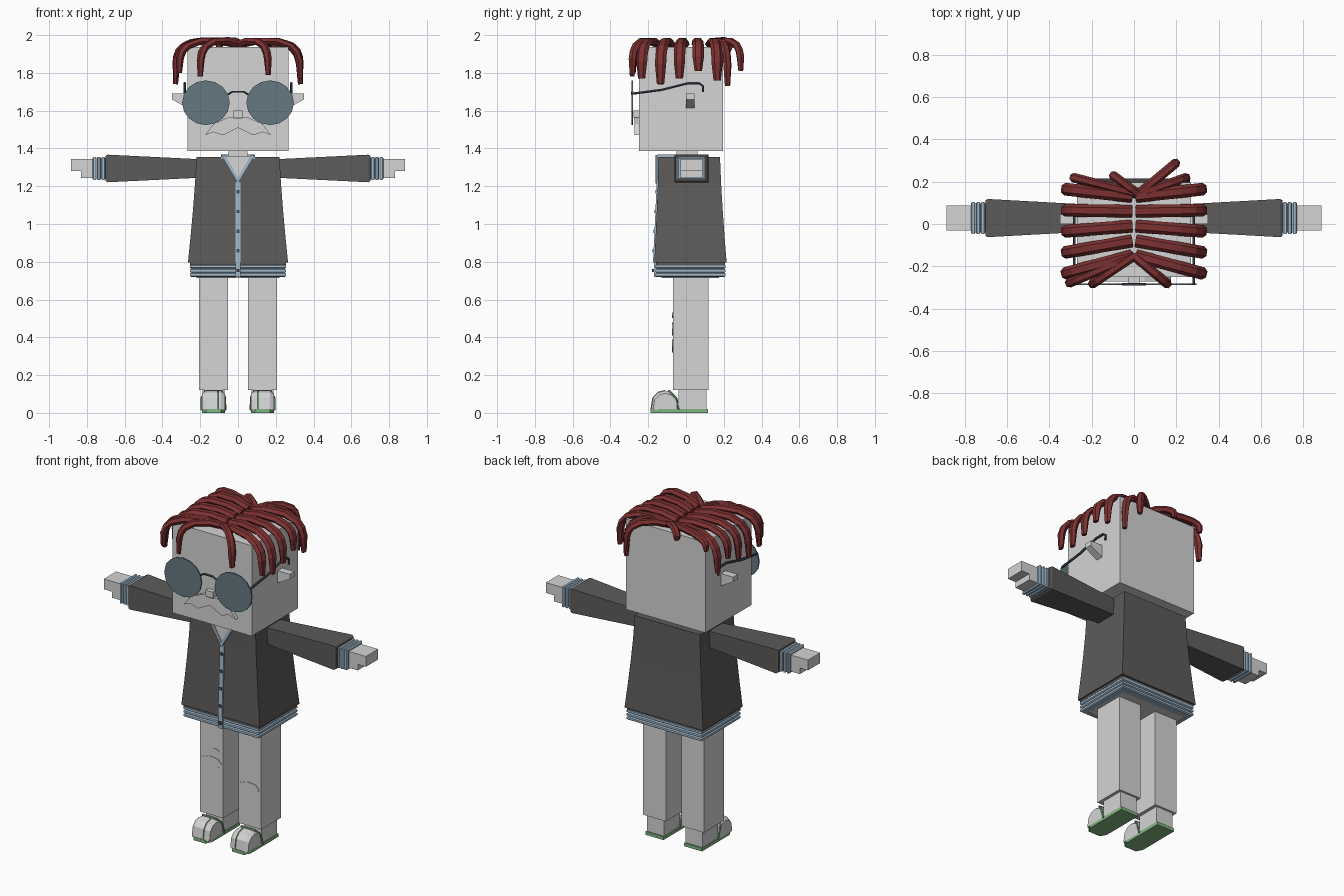
import bpy, bmesh, math
from mathutils import Vector

default_cube = bpy.data.objects.get("Cube")
if default_cube:
    bpy.data.objects.remove(default_cube, do_unlink=True)


def material(name, red, green, blue):
    mat = bpy.data.materials.new(name)
    mat.use_nodes = True
    colour = (red, green, blue, 1)
    mat.diffuse_color = colour
    mat.node_tree.nodes["Principled BSDF"].inputs["Base Color"].default_value = colour
    return mat


GREY = material("light grey", .66, .66, .66)
CLOTH = material("charcoal cloth", .11, .105, .1)
TRIM = material("pale blue trim", .36, .5, .62)
LENS = material("lens blue grey", .13, .19, .22)
SLATE = material("dark slate", .06, .08, .11)
HAIR = material("dark red hair", .2, .03, .03)
GREEN = material("shoe green", .22, .46, .22)
SIDES = {"left": 1, "right": -1}


def skin(name, rings, mat, side=1):
    """Join rings of points into a capped solid; side -1 mirrors in x."""
    bm = bmesh.new()
    loops = [[bm.verts.new((x * side, y, z)) for x, y, z in ring] for ring in rings]
    for lower, upper in zip(loops, loops[1:]):
        for i in range(len(lower)):
            bm.faces.new((lower[i - 1], lower[i], upper[i], upper[i - 1]))
    bm.faces.new(loops[0])
    bm.faces.new(loops[-1])
    bmesh.ops.recalc_face_normals(bm, faces=bm.faces)
    mesh = bpy.data.meshes.new(name)
    bm.to_mesh(mesh)
    bm.free()
    mesh.materials.append(mat)
    bpy.context.scene.collection.objects.link(bpy.data.objects.new(name, mesh))


def tower(name, levels, mat):
    """Stack of rectangles centred on x: height, half width, front, back."""
    skin(name, [[(-half, front, z), (half, front, z), (half, back, z), (-half, back, z)]
                for z, half, front, back in levels], mat)


def block(name, half, front, back, bottom, top, mat):
    """Box centred on x."""
    tower(name, [(bottom, half, front, back), (top, half, front, back)], mat)


def side_box(name, inner, outer, front, back, bottom, top, mat, side):
    skin(name, [[(x, front, bottom), (x, back, bottom), (x, back, top), (x, front, top)]
                for x in (inner, outer)], mat, side)


def arm_part(name, stations, mat, side):
    """Rectangles about the arm axis: distance, half depth, half height."""
    axis_y, axis_z = .028, 1.294
    skin(name, [[(x, axis_y + j * depth, axis_z + k * height)
                 for j, k in ((-1, -1), (1, -1), (1, 1), (-1, 1))]
                for x, depth, height in stations], mat, side)


def plate(name, outline, front, back, mat, side=1):
    """Outline in x and z, pushed from front to back."""
    skin(name, [[(x, y, z) for x, z in outline] for y in (front, back)], mat, side)


def oval(x, z, wide, high, count):
    angles = [math.tau * i / count for i in range(count)]
    return [(x + wide * math.cos(a), z + high * math.sin(a)) for a in angles]


def sweep(name, path, width, thick, mat, side=1, tip=1.0):
    """Flattened six-sided tube along a path, tapering to the tip."""
    points = [Vector(p) for p in path]
    last = len(points) - 1
    rings, across = [], None
    for i, point in enumerate(points):
        along = (points[min(i + 1, last)] - points[max(i - 1, 0)]).normalized()
        if across is None:
            across = along.cross(Vector((0, 0, 1) if abs(along.z) < .9 else (0, 1, 0)))
        across = (across - along * across.dot(along)).normalized()
        outward = across.cross(along)
        scale = tip if i == last else 1
        rings.append([point + across * u * width * scale + outward * v * thick * scale
                      for u, v in oval(0, 0, .5, .5, 6)])
    skin(name, rings, mat, side)


# Head and face
block("head", .268, -.25, .197, 1.386, 1.938, GREY)
block("neck", .05, -.05, .06, 1.33, 1.39, GREY)
block("nose", .025, -.278, -.24, 1.565, 1.6, GREY)
block("nose_base", .024, -.276, -.24, 1.558, 1.565, SLATE)
whisker = [(.05, 1.565), (.13, 1.53), (.175, 1.47), (.13, 1.487), (.08, 1.47)]
moustache = whisker + [(0, 1.51)] + [(-x, z) for x, z in reversed(whisker)]
plate("moustache", moustache, -.272, -.24, GREY)

for label, side in SIDES.items():
    ear = [(.26, 1.69), (.35, 1.69), (.35, 1.66), (.26, 1.61)]
    plate(label + "_ear", ear, 0, .045, GREY, side)

    # Round glasses
    lens = oval(.17, 1.642, .126, .118, 16)
    plate(label + "_lens", lens, -.289, -.281, LENS, side)
    temple = [(-.284, 1.69), (-.13, 1.71), (.01, 1.745), (.07, 1.745), (.09, 1.73), (.09, 1.7)]
    sweep(label + "_temple", [(.282, y, z) for y, z in temple], .014, .014, SLATE, side)
bridge = [(-.055, 1.685), (-.03, 1.7), (.03, 1.7), (.055, 1.685)]
sweep("glasses_bridge", [(x, -.285, z) for x, z in bridge], .012, .012, SLATE)

# Jacket, flaring toward the hem
HEM, SHOULDER = .795, 1.355


def jacket_level(z):
    flare = ((SHOULDER - z) / (SHOULDER - HEM)) ** 1.3
    return z, .22 + .045 * flare, -.145 - .023 * flare, .18 + .035 * flare


heights = [HEM + (SHOULDER - HEM) * i / 4 for i in range(5)]
tower("jacket", [jacket_level(z) for z in heights], CLOTH)
block("jacket_seam", .255, -.16, .206, .78, HEM, CLOTH)

# Rounded ribs of the hem: offset along the stack, bulge
RIB = ((0, 0), (.005, .007), (.017, .007), (.022, 0))
for i in range(3):
    tower(f"hem_rib_{i + 1}", [(.72 + .022 * i + rise, .247 + bulge, -.155 - bulge, .202 + bulge)
                               for rise, bulge in RIB], TRIM)
block("hips", .22, -.13, .175, .715, .74, GREY)

# Button strip, buttons and neckline
strip = [(z, .014, jacket_level(z)[2] - .007, -.12) for z in heights[:-1]]
tower("button_strip", strip + [(1.225, .014, -.157, -.12)], TRIM)
block("button_strip_end", .014, -.17, -.12, .72, HEM, TRIM)
for i in range(5):
    z = 1.17 - .104 * i
    front = jacket_level(max(z, HEM))[2]
    block(f"button_{i + 1}", .008, front - .012, front, z - .009, z + .009, SLATE)
plate("shirt_front", [(-.072, 1.358), (.072, 1.358), (0, 1.235)], -.157, -.14, GREY)
block("shirt_top", .065, -.15, .05, 1.35, 1.36, GREY)
block("collar_back", .09, .06, .08, 1.345, 1.368, TRIM)

for label, side in SIDES.items():
    lapel = [(0, 1.215), (.09, 1.365), (.068, 1.365), (0, 1.245)]
    plate(label + "_lapel", lapel, -.162, -.14, TRIM, side)
    side_box(label + "_collar", .068, .09, -.15, .06, 1.345, 1.368, TRIM, side)

    # Sleeve, cuff ribs and hand
    sleeve = [(.18, .062, .048), (.69, .09, .073), (.702, .084, .066)]
    arm_part(label + "_sleeve", sleeve, CLOTH, side)
    for i in range(3):
        rib = [(.702 + .023 * i + step, .068 + bulge, .054 + bulge) for step, bulge in RIB]
        arm_part(f"{label}_cuff_rib_{i + 1}", rib, TRIM, side)
    side_box(label + "_hand", .76, .885, -.03, .088, 1.28, 1.343, GREY, side)
    side_box(label + "_thumb", .76, .83, -.03, .088, 1.243, 1.28, GREY, side)

    # Leg, heel and sole
    side_box(label + "_leg", .052, .206, -.07, .12, .12, .73, GREY, side)
    side_box(label + "_heel", .072, .188, -.04, .108, .015, .12, GREY, side)
    foot = .13
    half_sole = [(.06, .117), (.06, -.15), (.04, -.187)]
    sole = half_sole + [(-x, y) for x, y in reversed(half_sole)]
    skin(label + "_sole", [[(foot + x, y, z) for x, y in sole] for z in (0, .02)], GREEN, side)

    # Domed toe with a green rim and stripe
    def toe_arch(x, scale):
        angles = [math.pi * i / 6 for i in range(7)]
        return [(foot + x, -.11 - .075 * scale * math.cos(a),
                 .015 + .103 * scale * abs(math.sin(a)) ** .7) for a in angles]

    toe = [toe_arch(x, scale) for x, scale in ((-.06, .86), (-.04, 1), (.04, 1), (.06, .86))]
    skin(label + "_toe", toe, GREY, side)
    rim = [(.062, -.035, .015), (.062, -.055, .08), (.045, -.09, .117)]
    rim_path = rim + [(-x, y, z) for x, y, z in reversed(rim)]
    sweep(label + "_shoe_rim", [(foot + x, y, z) for x, y, z in rim_path], .012, .012, GREEN, side)
    sweep(label + "_shoe_stripe", toe_arch(-.022, 1)[:4], .009, .009, GREEN, side)


# Torn patches on the trousers
def tear(name, x, z, wide, high):
    plate(name, oval(x, z, wide, high, 7), -.073, -.069, GREY)


tear("right_knee_tear", -.13, .445, .07, .035)
tear("right_small_tear", -.11, .518, .035, .015)
tear("left_knee_tear", .125, .355, .07, .035)


# Hair locks lie flat along the crown, then bend down to the tip
def lock(name, root, tip, end, width=.06):
    crown = 1.975
    path = []
    for share in (0, .3, .65, .86, .95, .99, 1):
        x, y = Vector(root).lerp(Vector(tip), share)
        dip = .025 * (1 - share) ** 4
        path.append((x, y, end + (crown - end) * (1 - share ** 4) ** .25 - dip))
    sweep(name, path, width, .04, HAIR, tip=.65)


# Five locks over each side, combed from the parting
for label, side in SIDES.items():
    for row in range(5):
        root = (.01 * side, .13 - .07 * row)
        tip = (.33 * side, .165 - .1 * row)
        lock(f"{label}_hair_lock_{row + 1}", root, tip, (1.76, 1.81, 1.77, 1.74, 1.77)[row])

# Loose locks at the front and back
FRONT_ROOT, BACK_ROOT = (0, -.15), (.02, .14)
lock("left_forelock", FRONT_ROOT, (.16, -.285), 1.79, .045)
lock("right_forelock", FRONT_ROOT, (-.2, -.285), 1.78, .045)
lock("right_temple_lock", FRONT_ROOT, (-.31, -.28), 1.8, .045)
lock("back_long_lock", BACK_ROOT, (.2, .29), 1.81, .045)
lock("back_left_lock", BACK_ROOT, (.25, .22), 1.73, .045)
lock("back_short_lock", BACK_ROOT, (-.1, .23), 1.92, .045)
lock("back_right_lock", BACK_ROOT, (-.29, .22), 1.9, .045)
